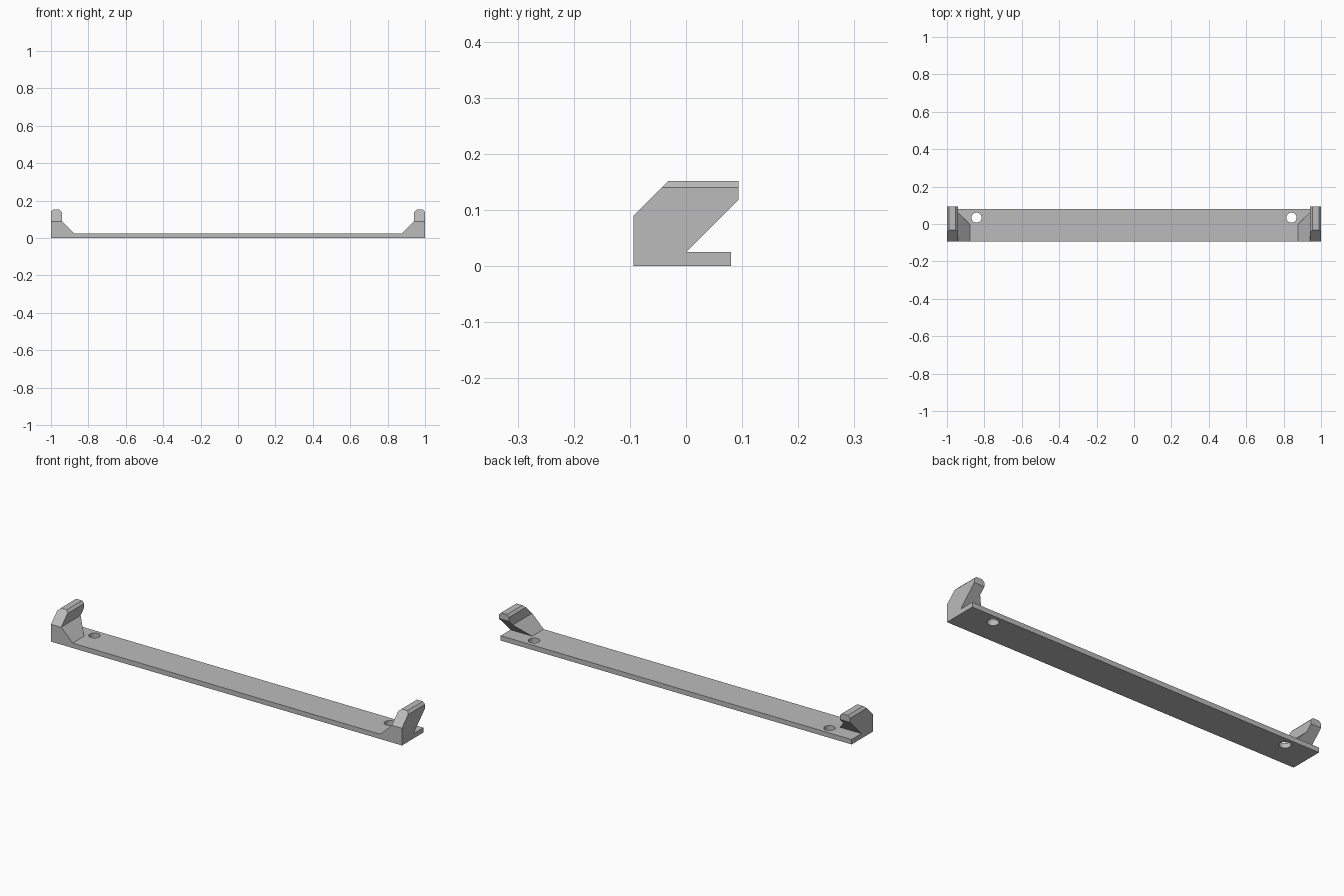
import bpy
import bmesh
from mathutils import Vector

old = bpy.data.objects.get("Cube")
if old:
    bpy.data.objects.remove(old, do_unlink=True)

THICK = 0.025            # bar thickness
FRONT, BACK = -0.094, 0.08
TIP = 0.094              # rear end of the hooks
TOP = 0.152

grey = bpy.data.materials.new("plain grey")
grey.use_nodes = True
colour = (0.5, 0.5, 0.5, 1)
grey.diffuse_color = colour
grey.node_tree.nodes["Principled BSDF"].inputs["Base Color"].default_value = colour


def make_object(name, bm):
    bmesh.ops.recalc_face_normals(bm, faces=bm.faces)
    mesh = bpy.data.meshes.new(name)
    bm.to_mesh(mesh)
    bm.free()
    mesh.materials.append(grey)
    obj = bpy.data.objects.new(name, mesh)
    bpy.context.collection.objects.link(obj)
    return obj


def extrude_profile(points, y0, y1):
    """Solid from an (x, z) outline, running from y0 to y1."""
    bm = bmesh.new()
    face = bm.faces.new([bm.verts.new((x, y0, z)) for x, z in points])
    res = bmesh.ops.extrude_face_region(bm, geom=[face])
    verts = [v for v in res["geom"] if isinstance(v, bmesh.types.BMVert)]
    bmesh.ops.translate(bm, verts=verts, vec=(0, y1 - y0, 0))
    bmesh.ops.recalc_face_normals(bm, faces=bm.faces)
    return bm


def slice_off(bm, point, normal):
    """Remove everything on the normal side of a plane and cap the cut."""
    geom = bm.verts[:] + bm.edges[:] + bm.faces[:]
    bmesh.ops.bisect_plane(bm, geom=geom, dist=1e-6, plane_co=Vector(point),
                           plane_no=Vector(normal), clear_outer=True)
    rim = [e for e in bm.edges if e.is_boundary]
    bmesh.ops.holes_fill(bm, edges=rim, sides=0)


# Flat mounting bar
bar = make_object("mounting_bar", extrude_profile(
    [(-1, 0), (1, 0), (1, THICK), (-1, THICK)], FRONT, BACK))

# Screw holes through the bar
for side in (-1, 1):
    bm = bmesh.new()
    bmesh.ops.create_cone(bm, cap_ends=True, segments=32, radius1=0.027,
                          radius2=0.027, depth=0.2)
    cutter = make_object("screw_hole_cutter", bm)
    cutter.location = (side * 0.842, 0.034, 0)
    cutter.hide_render = True
    mod = bar.modifiers.new("screw_hole", "BOOLEAN")
    mod.operation = "DIFFERENCE"
    mod.solver = "EXACT"
    mod.object = cutter
    bpy.context.view_layer.objects.active = bar
    bpy.ops.object.modifier_apply(modifier=mod.name)
    bpy.data.objects.remove(cutter, do_unlink=True)

# Hooks: chamfered upright with a sloping gusset, leaning to the back
upright = [(1, THICK), (1, 0.14), (0.988, TOP), (0.954, TOP), (0.942, 0.14),
           (0.942, 0.09), (0.877, THICK)]
for name, side in (("left_hook", 1), ("right_hook", -1)):
    bm = extrude_profile([(x * side, z) for x, z in upright], FRONT, TIP)
    slice_off(bm, (0, -0.031, TOP), (0, -1, 1))     # sloping front
    slice_off(bm, (0, 0, THICK), (0, 1, -1))        # undercut back
    make_object(name, bm)
